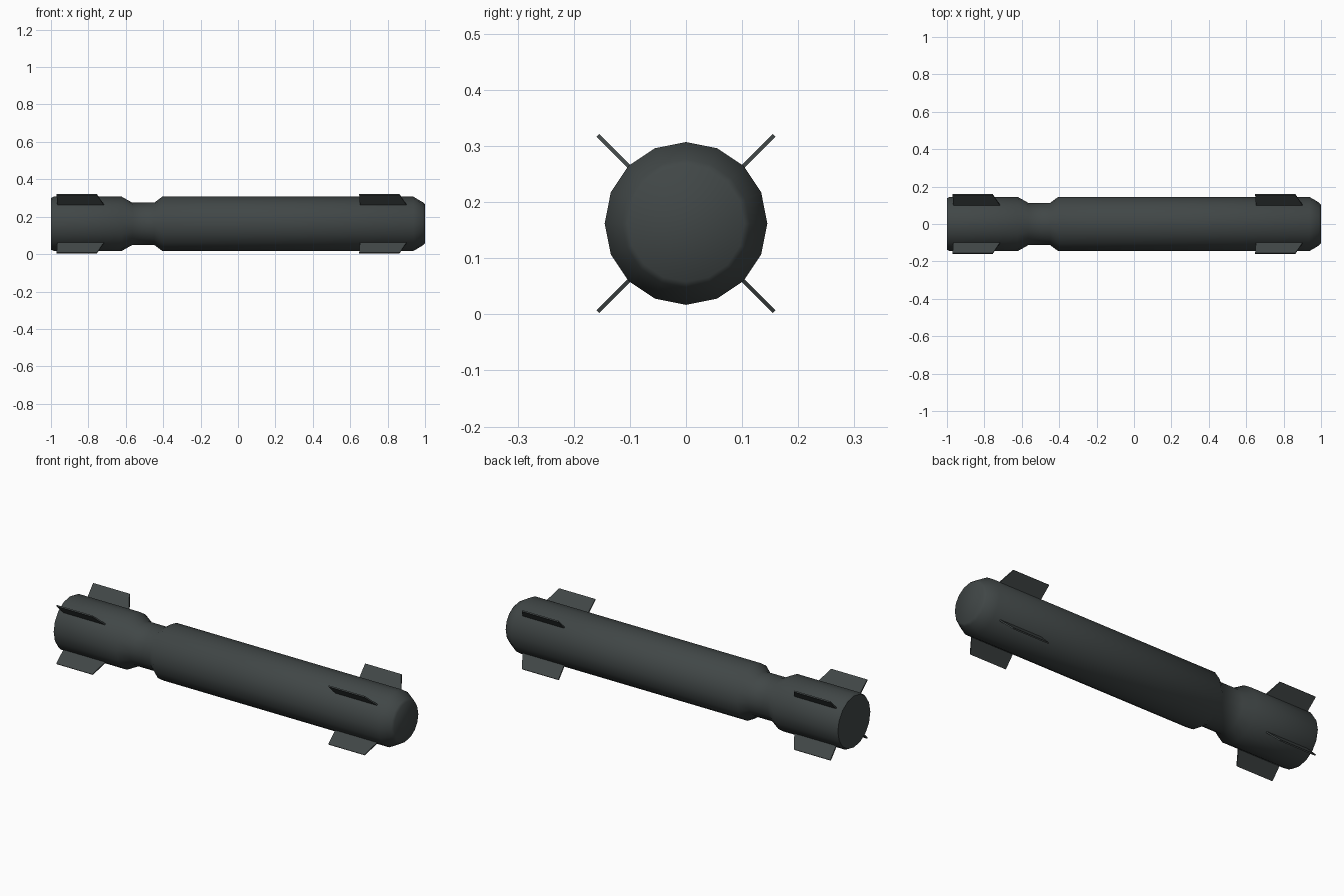
import bpy, bmesh, math
from mathutils import Matrix, Vector

if "Cube" in bpy.data.objects:
    bpy.data.objects.remove(bpy.data.objects["Cube"])

CZ, SIDES = 0.162, 16

paint = bpy.data.materials.new("dark grey green")
paint.diffuse_color = (0.052, 0.062, 0.062, 1)
paint.use_nodes = True
paint.node_tree.nodes["Principled BSDF"].inputs["Base Color"].default_value = paint.diffuse_color


def finish(name, bm, angle):
    bmesh.ops.recalc_face_normals(bm, faces=bm.faces)
    me = bpy.data.meshes.new(name)
    bm.to_mesh(me)
    bm.free()
    me.materials.append(paint)
    ob = bpy.data.objects.new(name, me)
    bpy.context.collection.objects.link(ob)
    bpy.ops.object.select_all(action='DESELECT')
    ob.select_set(True)
    bpy.context.view_layer.objects.active = ob
    bpy.ops.object.shade_smooth_by_angle(angle=math.radians(angle))
    return ob


# Body: 16-sided tube turned from (x, radius) profile, with a narrow neck
profile = [(-1.0, 0.138), (-0.985, 0.145), (-0.622, 0.145), (-0.565, 0.113),
           (-0.448, 0.113), (-0.405, 0.145), (0.938, 0.145),
           (0.99, 0.114), (1.0, 0.104)]
bm = bmesh.new()
rings = []
for x, r in profile:
    rings.append([bm.verts.new((x, r * math.cos(a), CZ + r * math.sin(a)))
                  for a in (2 * math.pi * i / SIDES for i in range(SIDES))])
for a, b in zip(rings, rings[1:]):
    for i in range(SIDES):
        j = (i + 1) % SIDES
        bm.faces.new((a[i], a[j], b[j], b[i]))
bm.faces.new(rings[0])
bm.faces.new(rings[-1])
finish("body", bm, 50)


# Fins: four thin swept plates around the body at each end
def fin(name, x0, angle):
    outline = [(0.005, 0.125), (0.262, 0.125), (0.215, 0.222), (0.0, 0.222)]
    t = 0.0035
    bm = bmesh.new()
    face = bm.faces.new([bm.verts.new((x0 + x, -t, r)) for x, r in outline])
    ext = bmesh.ops.extrude_face_region(bm, geom=[face])
    bmesh.ops.translate(bm, vec=(0, 2 * t, 0),
                        verts=[v for v in ext["geom"] if isinstance(v, bmesh.types.BMVert)])
    bm.transform(Matrix.Translation(Vector((0, 0, CZ))) @ Matrix.Rotation(angle, 4, 'X'))
    finish(name, bm, 30)


for label, x0 in (("rear_fin", -0.97), ("front_fin", 0.648)):
    for k in range(4):
        fin(f"{label}_{k + 1}", x0, math.radians(45 + 90 * k))
